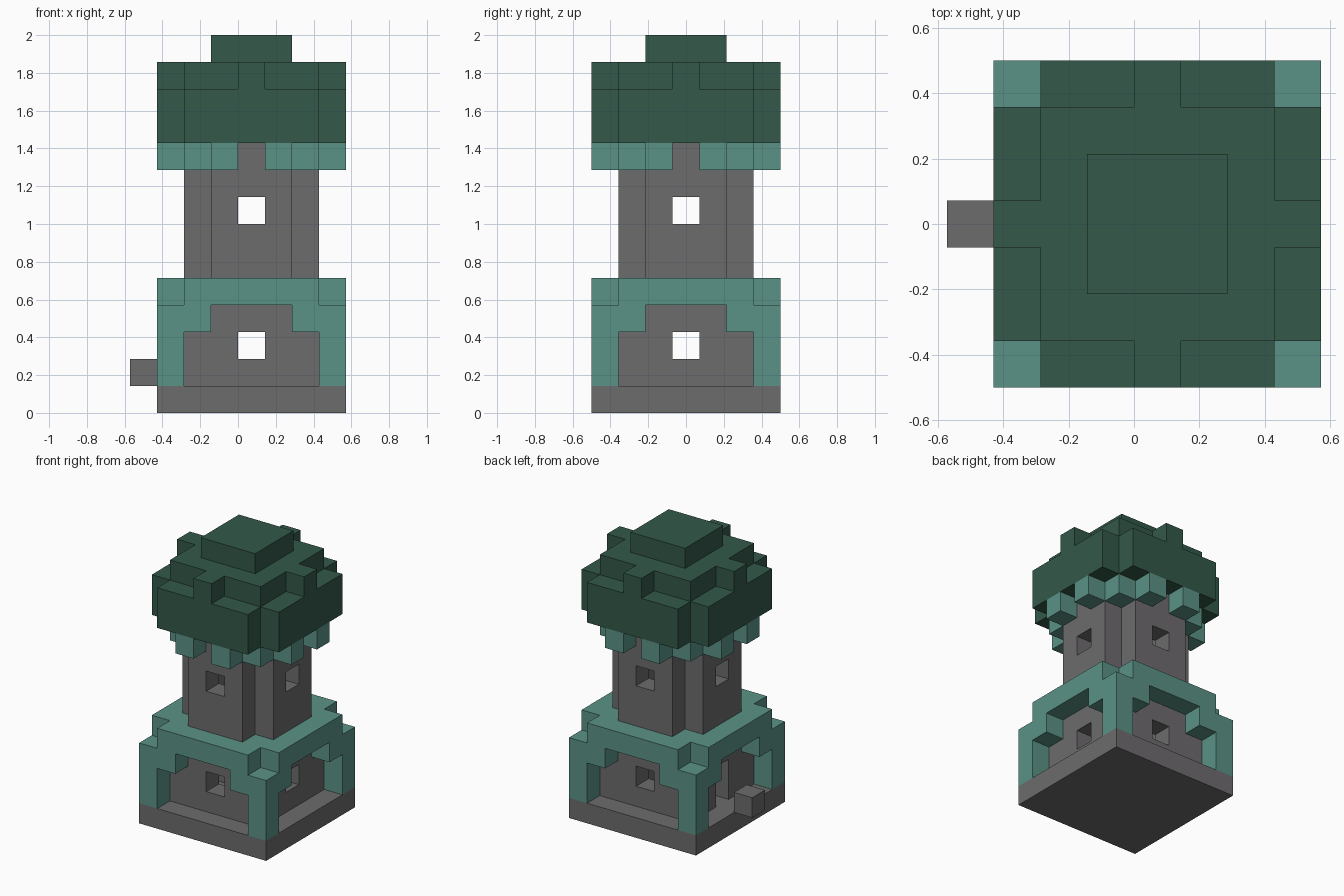
import bpy, bmesh
from mathutils import Vector

old = bpy.data.objects.get("Cube")
if old:
    bpy.data.objects.remove(old, do_unlink=True)

U = 1 / 7        # size of one block
CX = U / 2       # tower axis, shifted to balance the entrance step


def material(name, rgb):
    m = bpy.data.materials.new(name)
    m.use_nodes = True
    m.diffuse_color = (*rgb, 1)
    m.node_tree.nodes["Principled BSDF"].inputs["Base Color"].default_value = (*rgb, 1)
    return m


stone = material("grey_stone", (0.155, 0.15, 0.155))
teal = material("teal_trim", (0.104, 0.288, 0.24))
leaf = material("dark_green_roof", (0.033, 0.098, 0.067))


def square(r, levels, corners=True):
    """Blocks of a square slab of half width r, optionally without its corners."""
    span = range(-r, r + 1)
    return {(x, y, z) for x in span for y in span for z in levels
            if corners or abs(x) + abs(y) < 2 * r}


def turned(cells):
    """Repeat blocks on all four sides."""
    out = set()
    for x, y, z in cells:
        out |= {(x, y, z), (-y, x, z), (-x, -y, z), (y, -x, z)}
    return out


def part(name, cells, mat):
    """Skin a set of blocks with outer faces only, merging the flat areas."""
    bm = bmesh.new()
    for c in cells:
        for axis in range(3):
            for sign in (-1, 1):
                n = Vector((0, 0, 0))
                n[axis] = sign
                if tuple(int(a + b) for a, b in zip(c, n)) in cells:
                    continue
                s = Vector((0, 0, 0))
                s[(axis + 1) % 3] = 1
                t = n.cross(s)
                mid = Vector(c) + Vector((0, 0, 0.5)) + n / 2
                corners = (mid - s / 2 - t / 2, mid + s / 2 - t / 2,
                           mid + s / 2 + t / 2, mid - s / 2 + t / 2)
                bm.faces.new([bm.verts.new(p * U + Vector((CX, 0, 0))) for p in corners])
    bmesh.ops.remove_doubles(bm, verts=bm.verts[:], dist=U / 100)
    bmesh.ops.dissolve_limit(bm, angle_limit=0.01, verts=bm.verts[:], edges=bm.edges[:])
    me = bpy.data.meshes.new(name)
    bm.to_mesh(me)
    bm.free()
    me.materials.append(mat)
    ob = bpy.data.objects.new(name, me)
    bpy.context.collection.objects.link(ob)


# Base slab and entrance step
part("base_slab", square(3, [0]), stone)
part("entrance_step", {(-4, 0, 1)}, stone)

# Ground floor room with a window on each side and a door below one of them
room = square(2, range(1, 4)) - square(1, range(1, 4))
part("lower_walls", room - turned({(2, 0, 2)}) - {(-2, 0, 1)}, stone)

# Corner posts, arch brackets and ledge
posts = turned({(3, 3, z) for z in range(1, 4)} | {(2, 3, 3), (-2, 3, 3)})
part("arcade", posts | square(3, [4], corners=False), teal)

# Upper shaft with notched corners and four windows
shaft = square(2, range(5, 10), corners=False) - square(1, range(5, 10))
part("upper_shaft", shaft - turned({(2, 0, 7)}), stone)

# Hanging blocks under the roof
part("roof_brackets", turned({(1, 3, 9), (-1, 3, 9), (2, 2, 9)}), teal)

# Stepped roof with a raised tab on each side and a cap
roof = square(3, [10, 11], corners=False) | square(2, [12]) | turned({(3, 0, 12)})
part("roof", roof | square(1, [13]), leaf)
